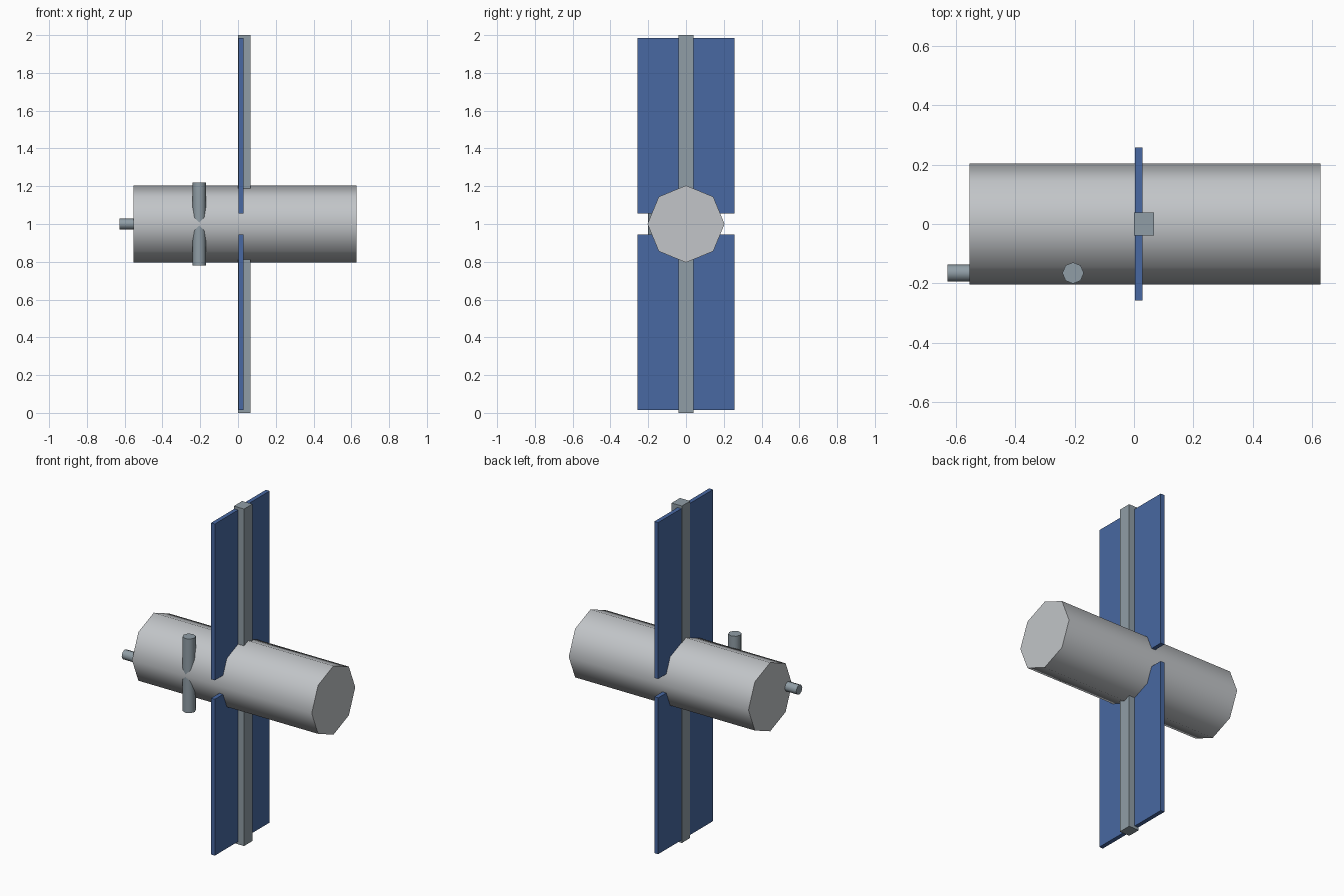
import bpy, math

if "Cube" in bpy.data.objects:
    bpy.data.objects.remove(bpy.data.objects["Cube"])


def material(name, rgb):
    m = bpy.data.materials.new(name)
    m.diffuse_color = (*rgb, 1)
    m.use_nodes = True
    m.node_tree.nodes["Principled BSDF"].inputs["Base Color"].default_value = m.diffuse_color
    return m


hull_grey = material("hull_grey", (0.54, 0.56, 0.58))
slate = material("slate_grey", (0.28, 0.34, 0.38))
panel_blue = material("panel_blue", (0.065, 0.14, 0.36))


def box(name, x, y, z, mat):
    """Box spanning the (min, max) pairs x, y and z."""
    bpy.ops.mesh.primitive_cube_add(size=1, location=[sum(r) / 2 for r in (x, y, z)])
    ob = bpy.context.object
    ob.name = name
    ob.scale = [r[1] - r[0] for r in (x, y, z)]
    bpy.ops.object.transform_apply(location=False, rotation=False, scale=True)
    ob.data.materials.append(mat)


def tube(name, radius, length, centre, mat, along_x=False):
    """Eight-sided capped cylinder with smooth sides and corners on its axes."""
    bpy.ops.mesh.primitive_cylinder_add(
        vertices=8, radius=radius, depth=length, location=centre,
        rotation=(0, math.pi / 2 if along_x else 0, 0))
    ob = bpy.context.object
    ob.name = name
    ob.data.materials.append(mat)
    bpy.ops.object.shade_smooth_by_angle(angle=math.radians(60))


# Main hull
tube("hull", 0.204, 1.18, (0.037, 0, 1), hull_grey, along_x=True)

# Side pod standing upright in the hull wall, and the rear nozzle
tube("side_pod", 0.036, 0.44, (-0.205, -0.165, 1), slate)
tube("nozzle", 0.029, 0.15, (-0.553, -0.165, 1), slate, along_x=True)

# Mast through the hull with a solar panel above and below
box("mast", (0, 0.067), (-0.039, 0.039), (0, 2), slate)
for name, z in (("upper_panel", (1.056, 1.984)), ("lower_panel", (0.016, 0.944))):
    box(name, (0.003, 0.028), (-0.257, 0.257), z, panel_blue)
